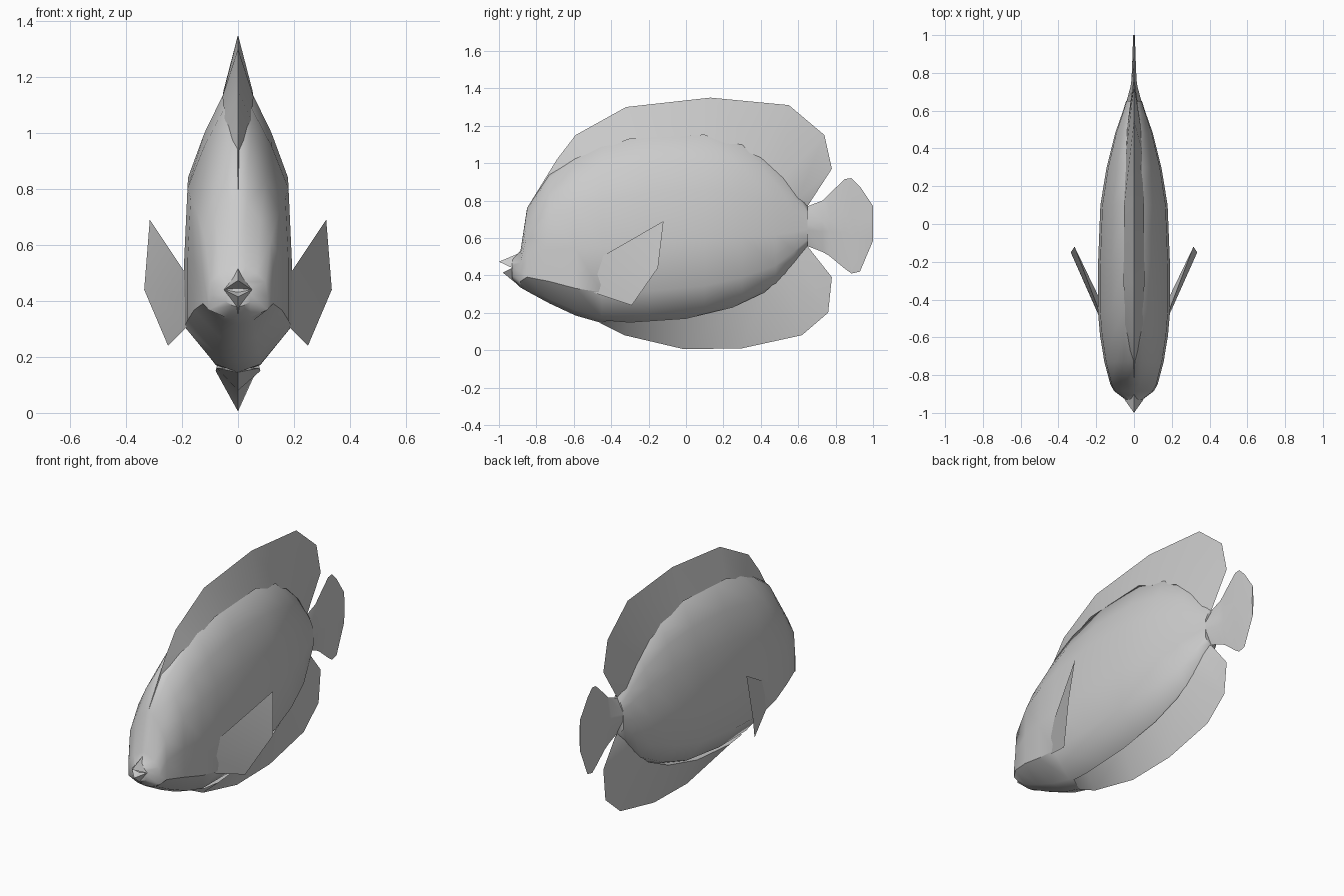
import bpy, bmesh, math

if "Cube" in bpy.data.objects:
    bpy.data.objects.remove(bpy.data.objects["Cube"])

grey = bpy.data.materials.new("scale grey")
grey.diffuse_color = (0.6, 0.6, 0.6, 1)
grey.use_nodes = True
grey.node_tree.nodes["Principled BSDF"].inputs["Base Color"].default_value = grey.diffuse_color


def make(name, verts, faces, angle=40):
    """Mesh object with welded points, outward normals and smooth shading."""
    me = bpy.data.meshes.new(name)
    me.from_pydata(verts, [], faces)
    bm = bmesh.new()
    bm.from_mesh(me)
    bmesh.ops.remove_doubles(bm, verts=bm.verts, dist=0.0005)
    bmesh.ops.recalc_face_normals(bm, faces=bm.faces)
    bm.to_mesh(me)
    bm.free()
    me.materials.append(grey)
    ob = bpy.data.objects.new(name, me)
    bpy.context.collection.objects.link(ob)
    bpy.ops.object.select_all(action='DESELECT')
    ob.select_set(True)
    bpy.context.view_layer.objects.active = ob
    bpy.ops.object.shade_smooth_by_angle(angle=math.radians(angle))
    return ob


def loft(name, rings, angle=40):
    """Skin closed rings of equal length and cap both ends."""
    n = len(rings[0])
    verts = [p for r in rings for p in r]
    faces = [(i * n + j, i * n + (j + 1) % n, (i + 1) * n + (j + 1) % n, (i + 1) * n + j)
             for i in range(len(rings) - 1) for j in range(n)]
    faces += [tuple(range(n)), tuple(range(len(verts) - n, len(verts)))]
    return make(name, verts, faces, angle)


# Body: half section (width share, height share), swept along y
half = [(0, 1), (.26, .975), (.63, .835), (.94, .68), (1, .42), (1, .17), (.42, .03), (0, 0)]
section = half + [(-x, z) for x, z in half[-2:0:-1]]
stations = [  # y, bottom, top, half width
    (-.93, .38, .485, .045), (-.885, .335, .53, .105), (-.85, .315, .76, .125),
    (-.73, .25, .94, .157), (-.59, .185, 1.04, .18), (-.45, .145, 1.11, .192),
    (-.2, .14, 1.17, .19), (.1, .175, 1.17, .178), (.3, .24, 1.12, .145),
    (.48, .34, 1.0, .10), (.58, .46, .87, .065), (.65, .555, .77, .042)]
loft("body", [[(w * x, y, b + (t - b) * z) for x, z in section] for y, b, t, w in stations])

# Mouth: two parted lips meeting at the corners
R, L = (.05, -.93, .44), (-.05, -.93, .44)
inner = (0, -.91, .437)
faces = []
verts = []
for tip, back in (((0, -1, .473), (0, -.9, .515)), ((0, -.98, .415), (0, -.9, .35))):
    for corner in (R, L):
        for third in (back, inner):
            faces.append((len(verts), len(verts) + 1, len(verts) + 2))
            verts += [corner, tip, third]
make("lips", verts, faces, 20)


def wedge_fin(name, rows):
    """Fin tapering from a thick root to a sharp edge: edge y, z, root y, z, root half width."""
    loft(name, [[(0, ey, ez), (w, ry, rz), (-w, ry, rz)] for ey, ez, ry, rz, w in rows], 35)


wedge_fin("dorsal_fin", [
    (-.85, .76, -.80, .76, .01), (-.69, 1.02, -.66, .95, .03), (-.59, 1.15, -.53, 1.04, .05),
    (-.32, 1.30, -.3, 1.13, .055), (.13, 1.35, .1, 1.15, .052), (.55, 1.31, .4, 1.03, .04),
    (.74, 1.15, .52, .92, .035), (.78, .97, .6, .81, .025), (.65, .77, .62, .75, .01)])
wedge_fin("anal_fin", [
    (-.46, .145, -.42, .16, .075), (-.33, .08, -.3, .15, .08), (-.01, .005, .0, .17, .075),
    (.3, .01, .25, .23, .06), (.62, .08, .42, .31, .045), (.76, .2, .53, .41, .03),
    (.78, .39, .6, .51, .022), (.65, .555, .62, .58, .01)])

# Tail: thin fan, bottom and top at each y with its half thickness
tail = [(.64, .56, .765, .042), (.73, .525, .80, .018), (.765, .505, .835, .013),
        (.85, .435, .915, .01), (.885, .41, .92, .008), (.93, .42, .875, .007),
        (1.0, .585, .77, .004)]
loft("tail_fin", [[(0, y, t), (w, y, t * .6 + b * .4), (w, y, t * .4 + b * .6),
                   (0, y, b), (-w, y, t * .4 + b * .6), (-w, y, t * .6 + b * .4)]
                  for y, b, t, w in tail])

# Pectoral fins: outer and inner sheets from the cheek meeting at the swept tip
for side, label in ((1, "right"), (-1, "left")):
    pts = [(.185, -.46, .495), (.315, -.12, .69), (.335, -.15, .44), (.25, -.29, .24),
           (.18, -.50, .31), (.165, -.53, .40),
           (.18, -.40, .48), (.18, -.41, .33)]
    make("pectoral_fin_" + label, [(x * side, y, z) for x, y, z in pts],
         [(0, 1, 2), (0, 2, 3, 4, 5), (6, 1, 2), (6, 2, 3, 7), (0, 1, 6), (3, 4, 7)], 25)
